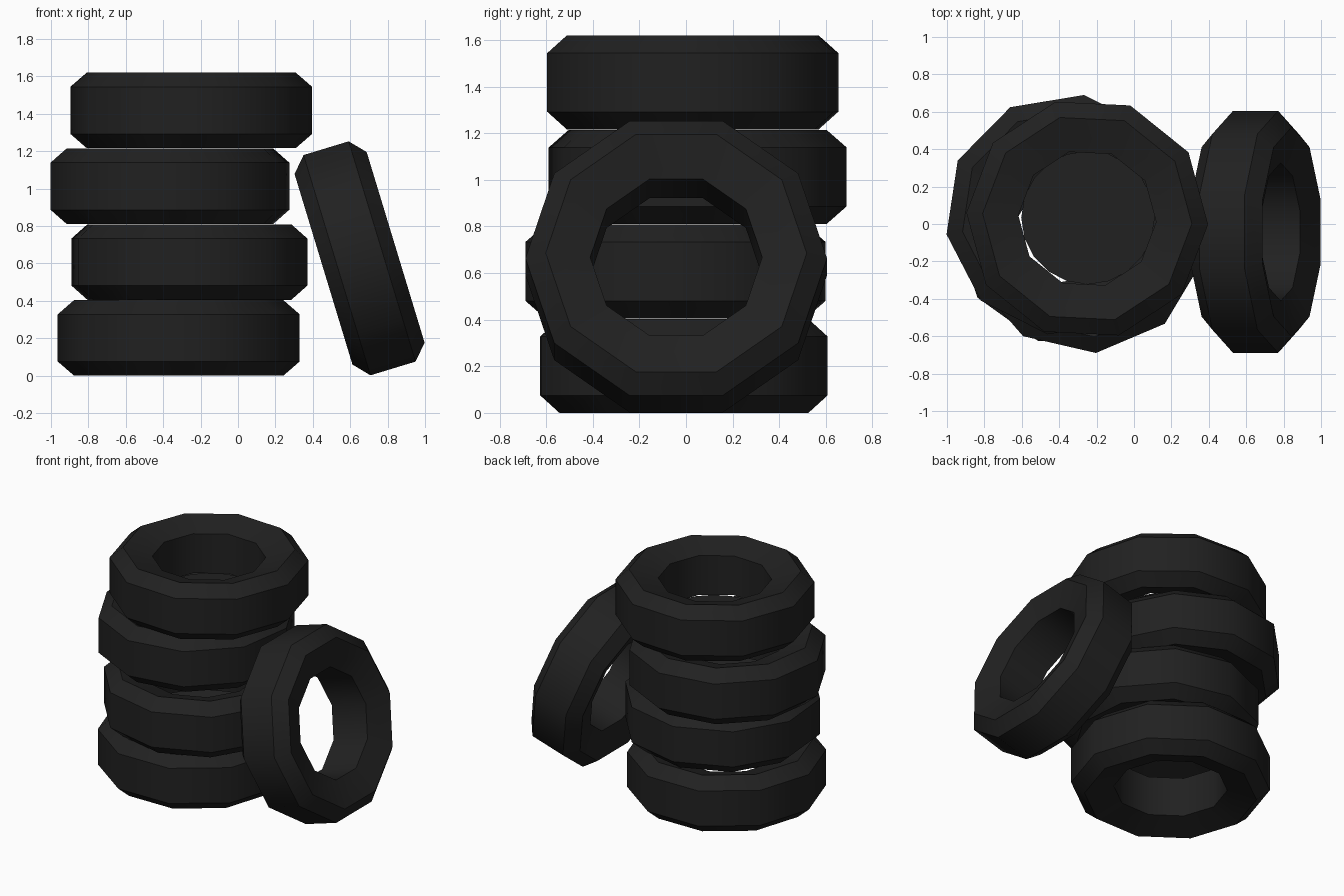
import bpy, bmesh, math
from mathutils import Matrix

if "Cube" in bpy.data.objects:
    bpy.data.objects.remove(bpy.data.objects["Cube"])

rubber = bpy.data.materials.new("black_rubber")
rubber.diffuse_color = (0.015, 0.015, 0.015, 1)
rubber.use_nodes = True
rubber.node_tree.nodes["Principled BSDF"].inputs["Base Color"].default_value = rubber.diffuse_color

SIDES = 10
# closed cross-section (radius, height): recessed hole, dished sidewalls, bevels, tread
PROFILE = [(0.369, -0.141), (0.56, -0.2015), (0.647, -0.126),
           (0.647, 0.126), (0.56, 0.2015), (0.369, 0.141)]


def finish(bm, name, matrix):
    bmesh.ops.recalc_face_normals(bm, faces=bm.faces)
    bm.transform(matrix)
    mesh = bpy.data.meshes.new(name)
    bm.to_mesh(mesh)
    bm.free()
    mesh.materials.append(rubber)
    # smooth around the ring, sharp at bevels and hole edges
    mesh.polygons.foreach_set("use_smooth", [True] * len(mesh.polygons))
    mesh.set_sharp_from_angle(angle=math.radians(38))
    ob = bpy.data.objects.new(name, mesh)
    bpy.context.collection.objects.link(ob)


def tyre(name, center, spin, lean=0):
    bm = bmesh.new()
    rings = []
    for i in range(SIDES):
        a = math.tau * i / SIDES + math.radians(spin)
        rings.append([bm.verts.new((r * math.cos(a), r * math.sin(a), z)) for r, z in PROFILE])
    n = len(PROFILE)
    for i in range(SIDES):
        a, b = rings[i], rings[(i + 1) % SIDES]
        for j in range(n):
            k = (j + 1) % n
            bm.faces.new((a[j], b[j], b[k], a[k]))
    finish(bm, name, Matrix.Translation(center) @ Matrix.Rotation(math.radians(lean), 4, 'Y'))


# four stacked tyres, each slightly shifted and turned
STACK = [(-0.317, -0.009, 0.5), (-0.26, -0.045, -13), (-0.364, 0.05, 9.4), (-0.25, 0.029, -2.8)]
for i, (x, y, spin) in enumerate(STACK):
    tyre(f"stacked_tyre_{i + 1}", (x, y, 0.2015 + 0.4055 * i), spin)

# tyre leaning against the stack
tyre("leaning_tyre", (0.65, -0.042, 0.627), 18, 73.1)

# thin dark disc closing the hole at the bottom of the top tyre
bm = bmesh.new()
bmesh.ops.create_cone(bm, cap_ends=True, segments=20, radius1=0.357, radius2=0.357, depth=0.008)
finish(bm, "inner_disc", Matrix.Translation((-0.246, 0.034, 1.272)))
